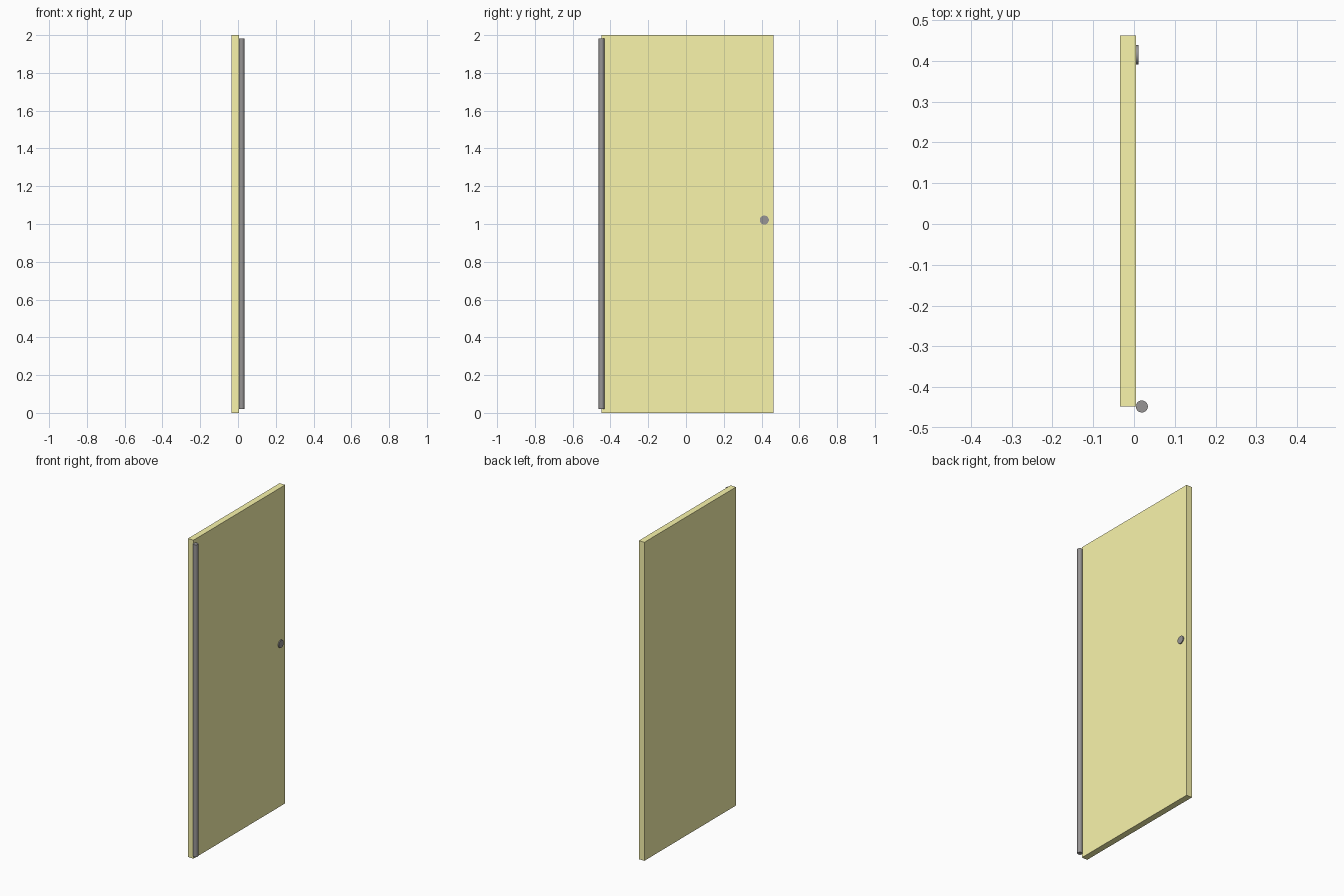
import bpy, math

if "Cube" in bpy.data.objects:
    bpy.data.objects.remove(bpy.data.objects["Cube"])


def material(name, colour):
    mat = bpy.data.materials.new(name)
    mat.diffuse_color = (*colour, 1)
    mat.use_nodes = True
    mat.node_tree.nodes["Principled BSDF"].inputs["Base Color"].default_value = mat.diffuse_color
    return mat


pale_yellow = material("pale_yellow", (0.95, 0.91, 0.41))
dark_metal = material("dark_metal", (0.31, 0.30, 0.30))


def box(name, lo, hi, mat):
    bpy.ops.mesh.primitive_cube_add(size=1, location=[(a + b) / 2 for a, b in zip(lo, hi)])
    ob = bpy.context.object
    ob.name = name
    ob.scale = [b - a for a, b in zip(lo, hi)]
    bpy.ops.object.transform_apply(location=False, rotation=False, scale=True)
    ob.data.materials.append(mat)


def cylinder(name, radius, depth, centre, mat, rotation=(0, 0, 0)):
    bpy.ops.mesh.primitive_cylinder_add(vertices=32, radius=radius, depth=depth,
                                        location=centre, rotation=rotation)
    ob = bpy.context.object
    ob.name = name
    bpy.ops.object.shade_smooth_by_angle(angle=math.radians(30))
    ob.data.materials.append(mat)


# Door slab
box("door_panel", (-0.0342, -0.4475, 0), (0.0045, 0.462, 2), pale_yellow)

# Full-height hinge rod along one edge
cylinder("hinge_rod", 0.0147, 1.960, (0.0192, -0.4473, 1.001), dark_metal)

# Round flush knob near the free edge
cylinder("knob", 0.024, 0.012, (0.0045, 0.4145, 1.021), dark_metal, (0, math.pi / 2, 0))
